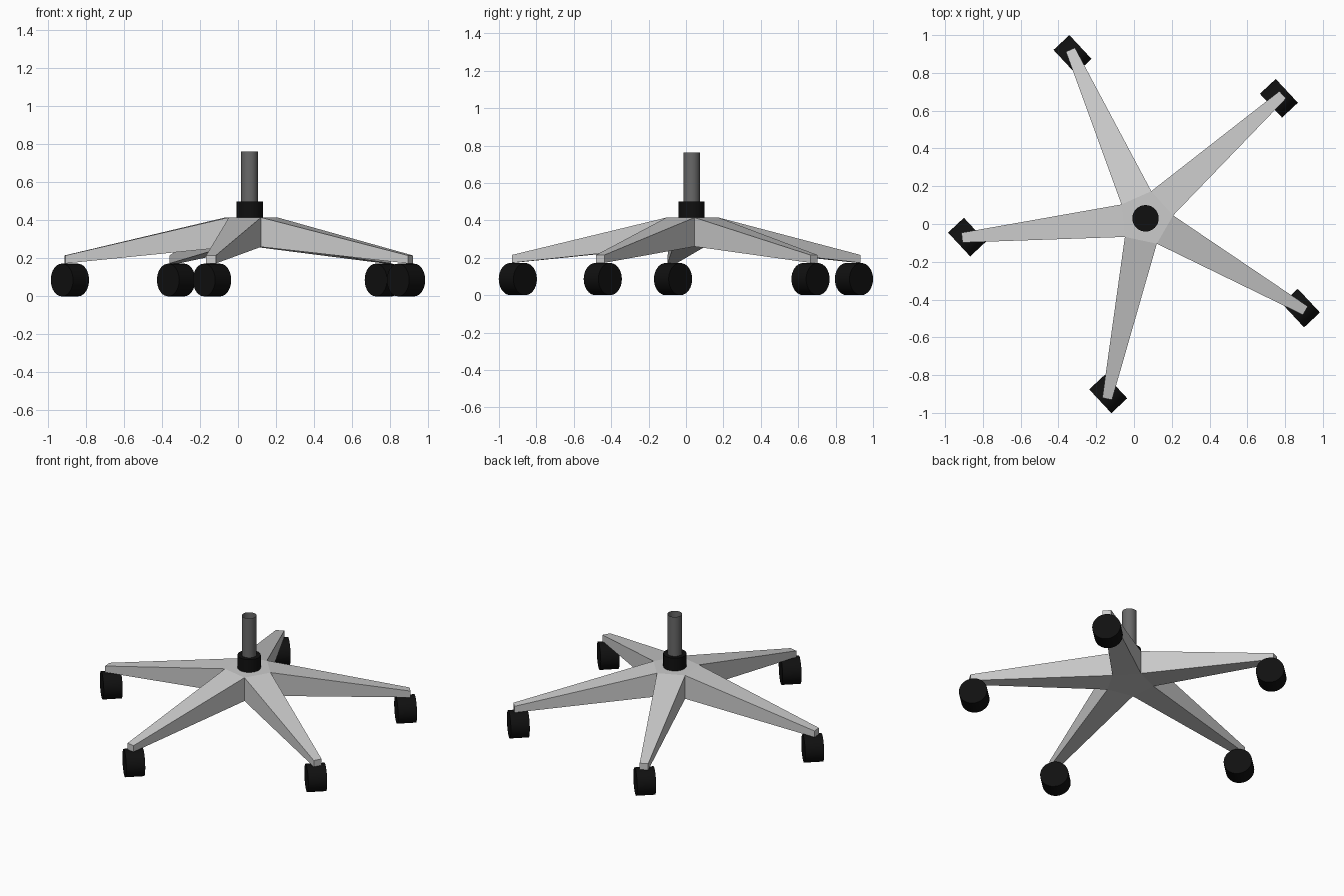
import bpy, bmesh
from math import cos, sin, radians, pi
from mathutils import Matrix, Vector

if "Cube" in bpy.data.objects:
    bpy.data.objects.remove(bpy.data.objects["Cube"])

CX, CY = 0.061, 0.03
ARM_ANGLES = [radians(42 + 72 * i) for i in range(5)]


def material(name, v):
    m = bpy.data.materials.new(name)
    m.diffuse_color = (v, v, v, 1)
    m.use_nodes = True
    m.node_tree.nodes["Principled BSDF"].inputs["Base Color"].default_value = m.diffuse_color
    return m


def finish(name, bm, mat=None, smooth=False):
    bmesh.ops.recalc_face_normals(bm, faces=bm.faces)
    me = bpy.data.meshes.new(name)
    bm.to_mesh(me)
    bm.free()
    ob = bpy.data.objects.new(name, me)
    bpy.context.collection.objects.link(ob)
    if mat:
        me.materials.append(mat)
    if smooth:
        bpy.ops.object.select_all(action='DESELECT')
        ob.select_set(True)
        bpy.context.view_layer.objects.active = ob
        bpy.ops.object.shade_smooth_by_angle(angle=radians(40))
    return ob


def cylinder(name, r, length, matrix, mat, caps=True):
    bm = bmesh.new()
    bmesh.ops.create_cone(bm, cap_ends=caps, segments=32, radius1=r,
                          radius2=r, depth=length, matrix=matrix)
    return finish(name, bm, mat, True)


black = material("black_plastic", 0.005)
steel = material("dark_steel", 0.14)

# Five-armed star base: pentagon hub with tapered arms
bm = bmesh.new()


def ring(z_hub, z_tip):
    hub, tips = [], []
    for a in ARM_ANGLES:
        v = a - pi / 5
        hub.append(bm.verts.new((CX + 0.147 * cos(v), CY + 0.147 * sin(v), z_hub)))
        d, n = Vector((cos(a), sin(a), 0)), Vector((-sin(a), cos(a), 0))
        c = Vector((CX, CY, z_tip)) + d * 0.977
        tips.append((bm.verts.new(c - n * 0.026), bm.verts.new(c + n * 0.026)))
    bm.faces.new(hub)
    for i, (p, q) in enumerate(tips):
        bm.faces.new((hub[i], p, q, hub[(i + 1) % 5]))
    return [v for i in range(5) for v in (hub[i], *tips[i])]


top = ring(0.415, 0.215)
bottom = ring(0.26, 0.173)
for i in range(15):
    j = (i + 1) % 15
    bm.faces.new((bottom[i], bottom[j], top[j], top[i]))
finish("star_base", bm)

# Collar and open-topped gas lift tube
cylinder("collar", 0.07, 0.085, Matrix.Translation((CX, CY, 0.4575)), black)
cylinder("lift_tube", 0.044, 0.262, Matrix.Translation((CX, CY, 0.631)), steel, caps=False)

# Caster wheels, all swivelled the same way
turn = Matrix.Rotation(radians(43), 4, 'Z') @ Matrix.Rotation(pi / 2, 4, 'Y')
for i, a in enumerate(ARM_ANGLES):
    pos = Matrix.Translation((CX + 0.95 * cos(a), CY + 0.95 * sin(a), 0.086))
    cylinder(f"caster_wheel_{i + 1}", 0.086, 0.115, pos @ turn, black)
